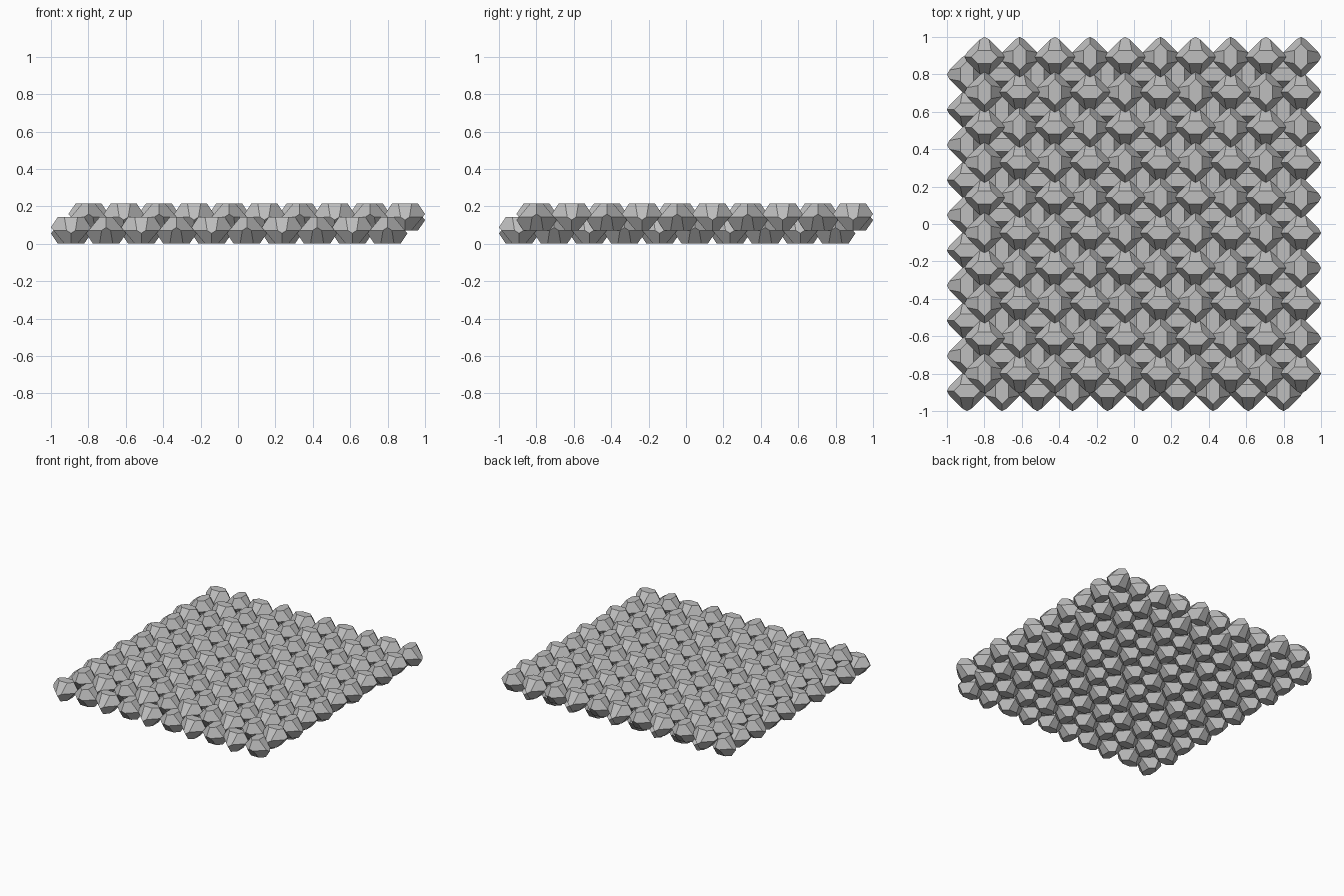
import bpy
import bmesh
from math import pi
from mathutils import Matrix, Vector

if "Cube" in bpy.data.objects:
    bpy.data.objects.remove(bpy.data.objects["Cube"], do_unlink=True)

COUNT = 10        # cells along each side of a layer
PITCH = 0.188     # spacing of neighbouring cells
HALF = 0.0713     # half the height of a cell
SIDE = 0.83       # lean of the faces towards the four side neighbours
DIAG = 0.67       # lean of the faces towards the eight diagonal neighbours

stone = bpy.data.materials.new("grey stone")
stone.use_nodes = True
stone.diffuse_color = (0.52, 0.52, 0.52, 1)
stone.node_tree.nodes["Principled BSDF"].inputs["Base Color"].default_value = stone.diffuse_color


def make_cell():
    """Fourteen-sided cell: hexagons above and below, crossed, with twelve pentagons."""
    reach = PITCH / 2
    tip = reach - DIAG * HALF / 2
    width = reach - SIDE * HALF
    ridge_z = DIAG * HALF / 2 / (DIAG + SIDE)
    upper = [
        (tip, 0, HALF), (tip - width, width, HALF),
        (reach + SIDE * ridge_z, 0, ridge_z),
        (DIAG * HALF / 2, reach, 0),
    ]
    bm = bmesh.new()
    points = set()
    for x, y, z in upper:
        for sx in (-1, 1):
            for sy in (-1, 1):
                points.add((sx * x, sy * y, z))
                points.add((sy * y, sx * x, -z))   # lower half is turned a quarter
    for p in sorted(points):
        bm.verts.new(p)
    bmesh.ops.remove_doubles(bm, verts=bm.verts[:], dist=1e-5)
    bmesh.ops.convex_hull(bm, input=bm.verts[:])
    bmesh.ops.dissolve_limit(bm, angle_limit=0.02, verts=bm.verts[:], edges=bm.edges[:])
    bmesh.ops.recalc_face_normals(bm, faces=bm.faces[:])
    mesh = bpy.data.meshes.new("cell")
    bm.to_mesh(mesh)
    bm.free()
    return mesh


def make_layer(name, cell, shift, z, parity):
    """Square grid of cells, every other one turned a quarter."""
    bm = bmesh.new()
    for i in range(COUNT):
        for j in range(COUNT):
            start = len(bm.verts)
            bm.from_mesh(cell)
            bm.verts.ensure_lookup_table()
            place = Vector(((i - COUNT / 2 + 0.5) * PITCH + shift,
                            (j - COUNT / 2 + 0.5) * PITCH + shift, z))
            turn = Matrix.Rotation(pi / 2 * ((i + j + parity) % 2), 4, "Z")
            bmesh.ops.transform(bm, matrix=Matrix.Translation(place) @ turn,
                                verts=bm.verts[start:])
    mesh = bpy.data.meshes.new(name)
    bm.to_mesh(mesh)
    bm.free()
    mesh.materials.append(stone)
    layer = bpy.data.objects.new(name, mesh)
    bpy.context.collection.objects.link(layer)


cell = make_cell()
make_layer("lower_cell_layer", cell, -PITCH / 4, HALF, 0)
make_layer("upper_cell_layer", cell, PITCH / 4, HALF * 2, 1)
bpy.data.meshes.remove(cell)
